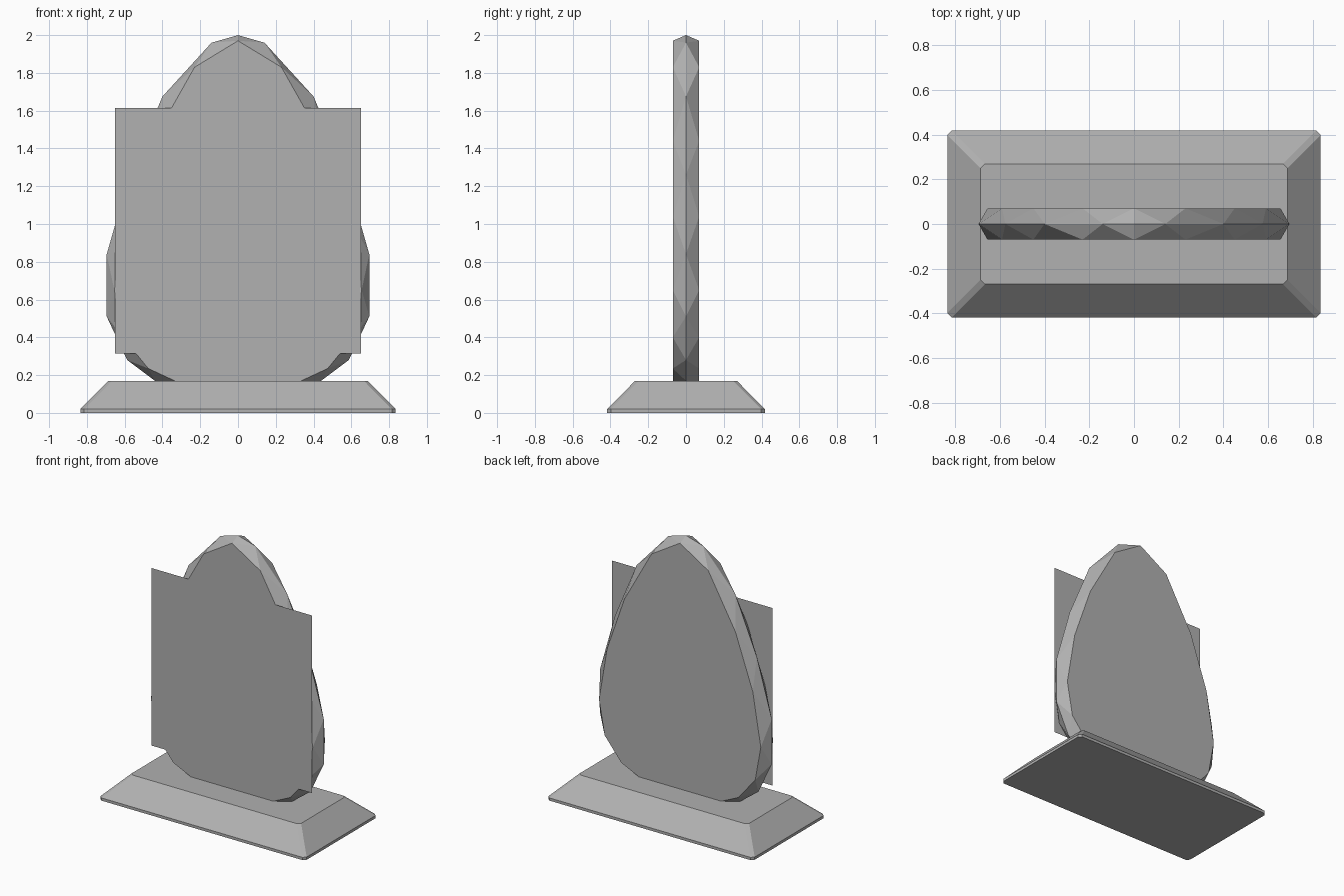
import bpy, bmesh

if "Cube" in bpy.data.objects:
    bpy.data.objects.remove(bpy.data.objects["Cube"])

# Dark grey for every part
grey = bpy.data.materials.new("dark_grey")
grey.diffuse_color = (0.44, 0.44, 0.44, 1)
grey.use_nodes = True
grey.node_tree.nodes["Principled BSDF"].inputs["Base Color"].default_value = grey.diffuse_color


def finish(name, bm):
    bmesh.ops.recalc_face_normals(bm, faces=bm.faces[:])
    mesh = bpy.data.meshes.new(name)
    bm.to_mesh(mesh)
    bm.free()
    mesh.materials.append(grey)
    obj = bpy.data.objects.new(name, mesh)
    bpy.context.collection.objects.link(obj)
    return obj


# Plinth: chamfered rectangles stacked as a low frustum
bm = bmesh.new()
rings = []
for hx, hy, z in [(0.835, 0.418, 0), (0.835, 0.418, 0.02), (0.686, 0.269, 0.17)]:
    c = 0.02
    quarter = [(hx, hy - c), (hx - c, hy)]
    pts = quarter + [(-x, y) for x, y in quarter[::-1]]
    pts += [(-x, -y) for x, y in pts]
    rings.append([bm.verts.new((x, y, z)) for x, y in pts])
for a, b in zip(rings, rings[1:]):
    for i in range(8):
        j = (i + 1) % 8
        bm.faces.new((a[i], a[j], b[j], b[i]))
bm.faces.new(rings[0])
bm.faces.new(rings[-1])
finish("plinth", bm)

# Egg-shaped slab: right half outlines of the flat faces and of the wider rim
face_half = [(0, 1.97), (0.23, 1.83), (0.45, 1.44), (0.59, 1.04),
             (0.655, 0.65), (0.61, 0.40), (0.475, 0.235), (0.335, 0.17)]
rim_half = [(0, 2.0), (0.14, 1.96), (0.40, 1.675), (0.575, 1.26),
            (0.695, 0.84), (0.695, 0.51), (0.587, 0.28), (0.44, 0.17)]
bm = bmesh.new()


def outline(half, y):
    right = [bm.verts.new((x, y, z)) for x, z in half]
    left = [right[0]] + [bm.verts.new((-x, y, z)) for x, z in half[1:]]
    return right, left


rim = outline(rim_half, 0)
ends = []
for y in (-0.07, 0.07):
    flat = outline(face_half, y)
    bm.faces.new(flat[0] + flat[1][:0:-1])
    ends.append(flat)
    # triangular facets between the flat face and the rim
    for f, r in zip(flat, rim):
        for i in range(7):
            bm.faces.new((f[i], r[i], r[i + 1]))
            bm.faces.new((f[i], r[i + 1], f[i + 1]))
# underside
bm.faces.new((ends[0][0][-1], rim[0][-1], ends[1][0][-1],
              ends[1][1][-1], rim[1][-1], ends[0][1][-1]))
finish("faceted_slab", bm)

# Thin plate on the front face
bm = bmesh.new()
bm.faces.new([bm.verts.new((x, -0.072, z)) for x, z in
              [(-0.65, 0.315), (0.65, 0.315), (0.65, 1.615), (-0.65, 1.615)]])
finish("front_plate", bm)
